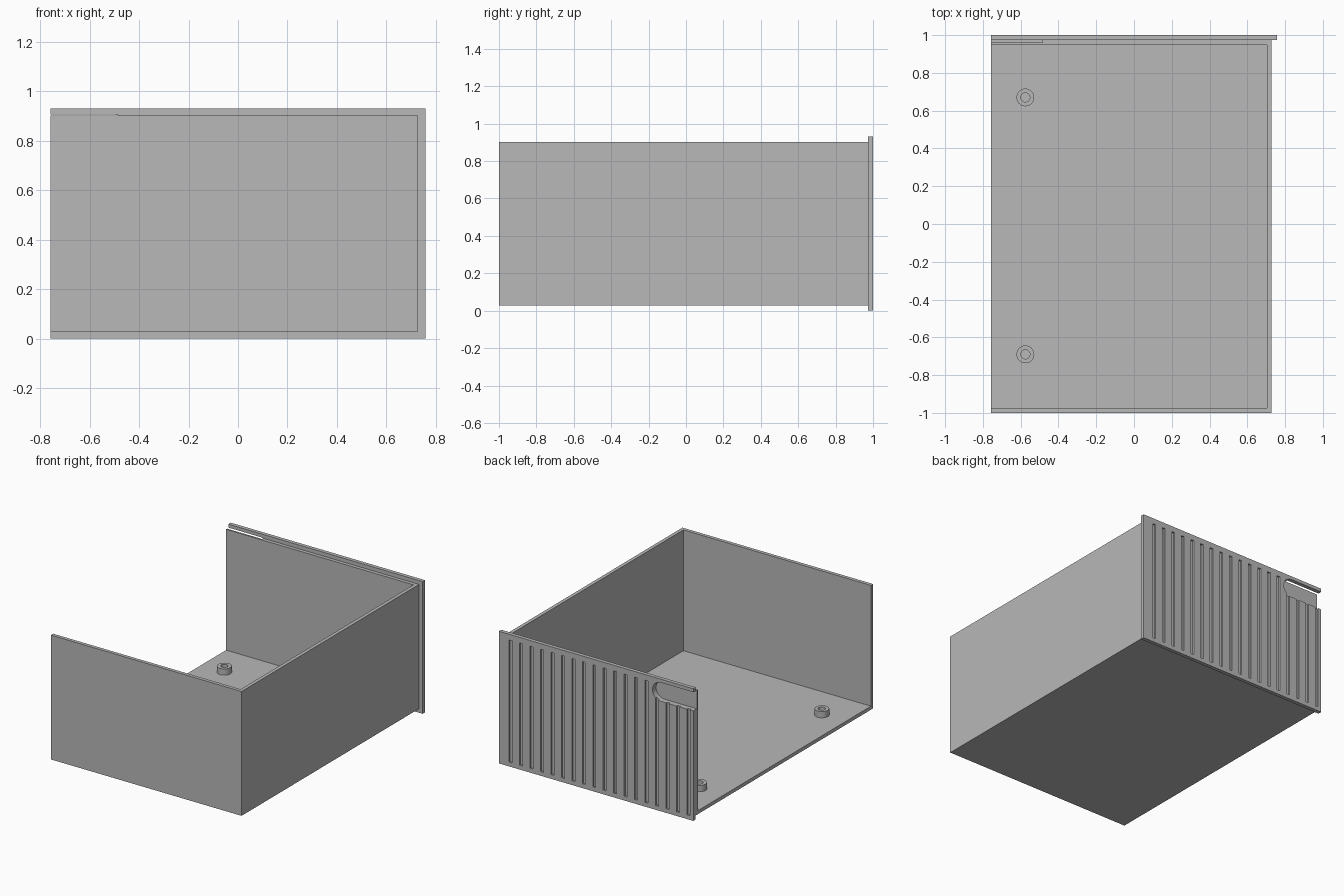
import bpy, bmesh, math
from mathutils import Vector

if "Cube" in bpy.data.objects:
    bpy.data.objects.remove(bpy.data.objects["Cube"], do_unlink=True)

grey = bpy.data.materials.new("plain grey")
grey.use_nodes = True
COLOUR = (0.48, 0.48, 0.48, 1)
grey.diffuse_color = COLOUR
grey.node_tree.nodes["Principled BSDF"].inputs["Base Color"].default_value = COLOUR


def add_object(name, bm):
    bmesh.ops.recalc_face_normals(bm, faces=bm.faces)
    mesh = bpy.data.meshes.new(name)
    bm.to_mesh(mesh)
    bm.free()
    mesh.materials.append(grey)
    obj = bpy.data.objects.new(name, mesh)
    bpy.context.collection.objects.link(obj)
    return obj


def add_box(bm, lo, hi):
    lo, hi = Vector(lo), Vector(hi)
    verts = bmesh.ops.create_cube(bm, size=1)["verts"]
    for v in verts:
        v.co = (lo + hi) / 2 + v.co * (hi - lo)


def boxes(name, *bounds):
    bm = bmesh.new()
    for lo, hi in bounds:
        add_box(bm, lo, hi)
    return add_object(name, bm)


def select_only(obj):
    bpy.ops.object.select_all(action='DESELECT')
    obj.select_set(True)
    bpy.context.view_layer.objects.active = obj


def cut(target, cutter):
    mod = target.modifiers.new("cut", 'BOOLEAN')
    mod.operation, mod.solver, mod.object = 'DIFFERENCE', 'EXACT', cutter
    select_only(target)
    bpy.ops.object.modifier_apply(modifier=mod.name)


LEFT_OPEN, WALL_X, PANEL_X = -0.757, 0.728, 0.757
PANEL_Y, T = 0.973, 0.025

# Half case: floor and three walls, open on top and at -x
shell = boxes("case_shell", ((LEFT_OPEN, -1, 0.028), (WALL_X, PANEL_Y, 0.903)))
cavity = boxes("cavity_cutter", ((-1, -1 + T, 0.028 + T), (WALL_X - T, PANEL_Y - T, 1.2)))

# Oversized back panel with a row of shallow vertical grooves
panel = boxes("back_panel", ((LEFT_OPEN, PANEL_Y, 0), (PANEL_X, 1, 0.93)))
pitch, half = 0.0816, 0.0115
grooves = boxes("groove_cutter", *[
    ((0.667 - i * pitch - half, 0.988, 0.03), (0.667 - i * pitch + half, 1.05, 0.89))
    for i in range(18)])

# Round-ended slot, open at the -x edge, cutting into panel and wall
bm = bmesh.new()
cx, cz, r = -0.505, 0.84, 0.066
outline = [(-0.9, cz - r)]
outline += [(cx + r * math.cos(a), cz + r * math.sin(a))
            for a in (math.radians(-90 + 180 * i / 20) for i in range(21))]
outline += [(-0.9, cz + r)]
face = bm.faces.new([bm.verts.new((x, 0.96, z)) for x, z in outline])
new = bmesh.ops.extrude_face_region(bm, geom=[face])["geom"]
bmesh.ops.translate(bm, vec=(0, 0.1, 0),
                    verts=[g for g in new if isinstance(g, bmesh.types.BMVert)])
slot = add_object("slot_cutter", bm)

cut(shell, cavity)
cut(shell, slot)
cut(panel, grooves)
cut(panel, slot)
for cutter in (cavity, grooves, slot):
    bpy.data.objects.remove(cutter, do_unlink=True)


# Hollow screw posts standing on the floor
def screw_post(name, x, y):
    bm = bmesh.new()
    base, top = 0.0525, 0.097
    profile = [(0.047, base), (0.047, top), (0.024, top), (0.024, base + 0.001), (0, base + 0.001)]
    verts = [bm.verts.new((x + pr, y, z)) for pr, z in profile]
    edges = [bm.edges.new(pair) for pair in zip(verts, verts[1:])]
    bmesh.ops.spin(bm, geom=verts + edges, cent=(x, y, 0), axis=(0, 0, 1),
                   angle=math.tau, steps=32)
    bmesh.ops.remove_doubles(bm, verts=bm.verts, dist=1e-4)
    return add_object(name, bm)


posts = [screw_post("screw_post_back", -0.575, 0.67),
         screw_post("screw_post_front", -0.575, -0.69)]

for obj in [shell, panel] + posts:
    select_only(obj)
    bpy.ops.object.shade_smooth_by_angle(angle=math.radians(30))
